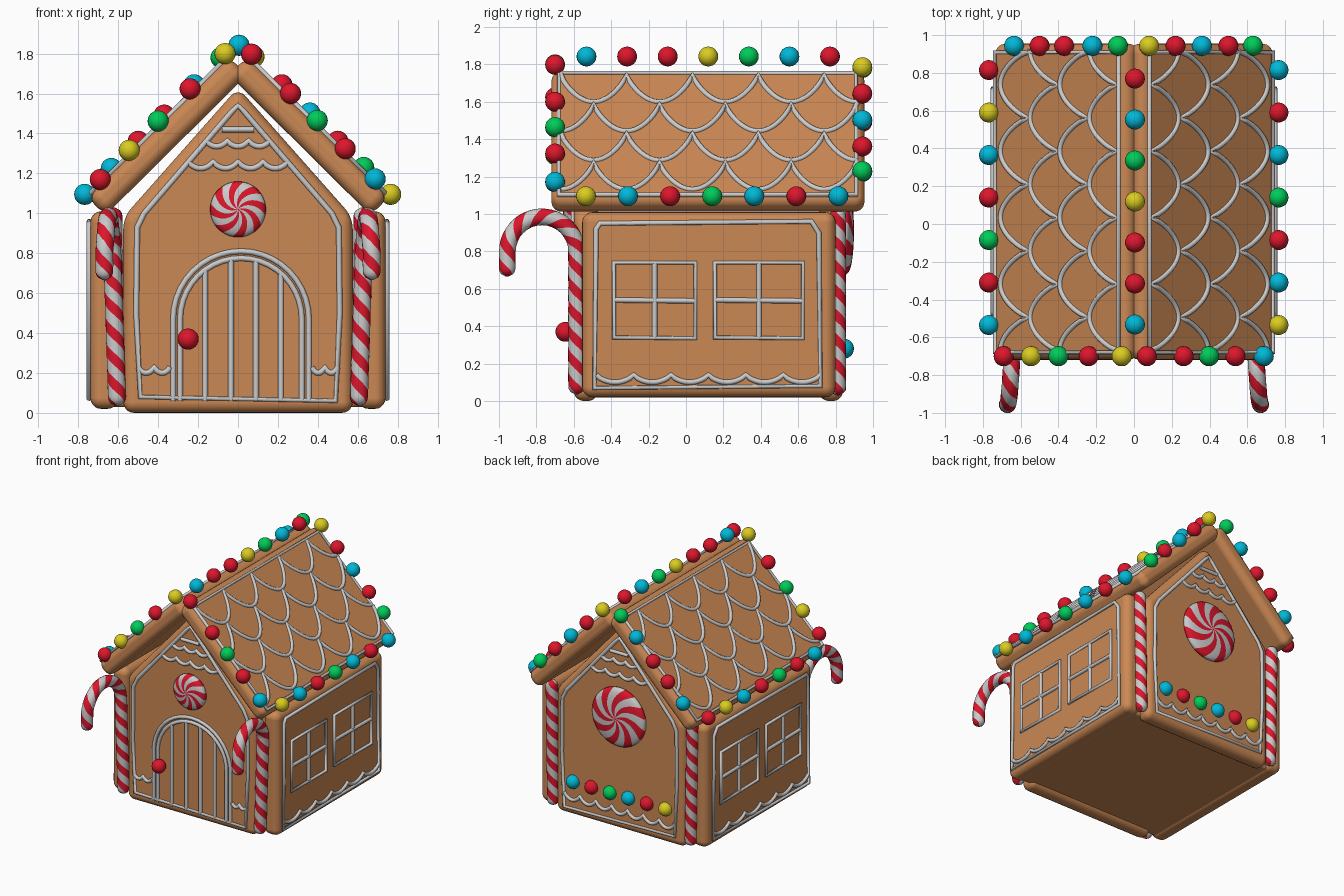
import bpy, bmesh
from math import sin, cos, pi, sqrt
from mathutils import Vector

if "Cube" in bpy.data.objects:
    bpy.data.objects.remove(bpy.data.objects["Cube"])


def mat(name, r, g, b):
    m = bpy.data.materials.new(name)
    m.diffuse_color = (r, g, b, 1)
    m.use_nodes = True
    m.node_tree.nodes["Principled BSDF"].inputs["Base Color"].default_value = m.diffuse_color
    return m


GINGER = mat("gingerbread", .6, .25, .09)
ICING = mat("icing", .78, .78, .78)
RED, CYAN = mat("red", .72, .008, .025), mat("cyan", 0, .48, .68)
GREEN, YELLOW = mat("green", 0, .6, .1), mat("yellow", .7, .6, .015)
CANDY = {"r": RED, "c": CYAN, "g": GREEN, "y": YELLOW}


def finish(name, bm, mats):
    me = bpy.data.meshes.new(name)
    bmesh.ops.recalc_face_normals(bm, faces=bm.faces)
    bm.to_mesh(me)
    bm.free()
    for m in mats:
        me.materials.append(m)
    me.shade_smooth()
    ob = bpy.data.objects.new(name, me)
    bpy.context.collection.objects.link(ob)
    return ob


def slab(name, outline, y0, y1, width=.055):
    """Baked slab: xz outline extruded along y with soft edges."""
    bm = bmesh.new()
    face = bm.faces.new([bm.verts.new((x, y0, z)) for x, z in outline])
    ext = bmesh.ops.extrude_face_region(bm, geom=[face])["geom"]
    bmesh.ops.translate(bm, vec=(0, y1 - y0, 0),
                        verts=[v for v in ext if isinstance(v, bmesh.types.BMVert)])
    ob = finish(name, bm, [GINGER])
    b = ob.modifiers.new("soft_edges", "BEVEL")
    b.width, b.segments, b.harden_normals = width, 5, True
    return ob


def piping(name, paths, place, r=.014):
    """Icing lines; each path is (2D points, closed)."""
    cu = bpy.data.curves.new(name, "CURVE")
    cu.dimensions, cu.bevel_depth, cu.bevel_resolution = "3D", r, 2
    cu.use_fill_caps = True
    for pts, closed in paths:
        sp = cu.splines.new("POLY")
        sp.points.add(len(pts) - 1)
        for p, uv in zip(sp.points, pts):
            p.co = (*place(*uv), 1)
        sp.use_cyclic_u = closed
    cu.materials.append(ICING)
    ob = bpy.data.objects.new(name, cu)
    bpy.context.collection.objects.link(ob)
    bpy.ops.object.select_all(action="DESELECT")
    ob.select_set(True)
    bpy.context.view_layer.objects.active = ob
    bpy.ops.object.convert(target="MESH")


def scallop(u0, u1, n, v, drop):
    return [(u0 + (u1 - u0) * i / (n * 10), v - drop * abs(sin(pi * i / 10)) ** .7)
            for i in range(n * 10 + 1)], False


def ball(name, loc, colour):
    bm = bmesh.new()
    bmesh.ops.create_uvsphere(bm, u_segments=20, v_segments=12, radius=.053)
    finish(name, bm, [CANDY[colour]]).location = loc


def cane(name, path, r=.045, n=16):
    """Striped tube along a path, with round ends."""
    path = [Vector(p) for p in path]
    cum = [0]
    for a, b in zip(path, path[1:]):
        cum.append(cum[-1] + (b - a).length)
    total, steps = cum[-1], int(cum[-1] / .014)
    bm, rings, j = bmesh.new(), [], 0
    for i in range(steps + 1):
        d = total * i / steps
        while j < len(path) - 2 and cum[j + 1] < d:
            j += 1
        seg = path[j + 1] - path[j]
        p = path[j] + seg * ((d - cum[j]) / seg.length)
        t = seg.normalized()
        b = t.cross(Vector((1, 0, 0))).normalized()
        nrm = b.cross(t)
        e = min(d, total - d, r)
        rad = max(.006, sqrt(r * r - (r - e) ** 2))
        rings.append([bm.verts.new(p + rad * (nrm * cos(a) + b * sin(a)))
                      for a in (2 * pi * (k / n - d / .26) for k in range(n))])
    for a, b in zip(rings, rings[1:]):
        for k in range(n):
            f = bm.faces.new((a[k], a[(k + 1) % n], b[(k + 1) % n], b[k]))
            f.material_index = (k // 4) % 2
    bm.faces.new(rings[0])
    bm.faces.new(rings[-1])
    finish(name, bm, [RED, ICING])


def peppermint(name, centre, radius, side, n=64, m=12):
    """Domed round sweet with swirled stripes."""
    bm, rings = bmesh.new(), []
    for i in range(m + 1):
        q = max(.02, sin(pi / 2 * i / m))
        h = .06 * cos(pi / 2 * i / m) ** .6 if i < m else 0
        rings.append([bm.verts.new((radius * q * cos(a), side * h, radius * q * sin(a)))
                      for a in (2 * pi * k / n + 1.0 * q * side for k in range(n))])
    for a, b in zip(rings, rings[1:]):
        for k in range(n):
            f = bm.faces.new((a[k], a[(k + 1) % n], b[(k + 1) % n], b[k]))
            f.material_index = (k // 4) % 2
    bm.faces.new(rings[0])
    bm.faces.new(rings[-1])
    finish(name, bm, [RED, ICING]).location = centre


# Walls and floor
gable = [(-.575, 0), (.575, 0), (.575, .98), (0, 1.63), (-.575, .98)]
slab("front_wall", gable, -.60, -.47)
slab("back_wall", gable, .71, .84)
slab("floor", [(-.66, .03), (.66, .03), (.66, .12), (-.66, .12)], -.52, .76, .02)
for s, side in ((1, "right"), (-1, "left")):
    slab(side + "_wall", [(s * .6, .02), (s * .74, .02), (s * .74, 1.01), (s * .6, 1.01)], -.555, .8)
    # Roof slab: sloped rectangle seen from the front
    slab(side + "_roof", [(s * x, z) for x, z in
                          ((.046, 1.786), (.757, 1.081), (.665, .989), (-.046, 1.694))], -.72, .955)

    # Roof icing: frame and four rows of shingles
    rows = [([(.08, -.68), (.08, .91), (.735, .91), (.735, -.68)], True)]
    for k in range(4):
        off = 10 * (k % 2)
        rows.append(([(.085 + .157 * k + .15 * abs(sin(pi * (i + off) / 20)) ** .7, -.67 + i * .0176)
                      for i in range(91)], False))
    piping(side + "_roof_icing", rows, lambda x, y, s=s: (s * x, y, 1.832 - .993 * x))

    # Side wall icing: frame, scallops and two windows
    lines = [([(-.49, .07), (.72, .08), (.71, .9), (.67, .96), (-.46, .95), (-.48, .92)], True),
             scallop(-.48, .72, 6, .14, .04)]
    for a, b in ((-.385, .05), (.155, .625)):
        mid = (a + b) / 2
        lines += [([(a, .34), (b, .335), (b, .74), (a, .74)], True),
                  ([(mid, .335), (mid, .74)], False), ([(a, .54), (b, .535)], False)]
    piping(side + "_wall_icing", lines, lambda y, z, s=s: (s * .745, y, z))

    # Candy canes: hooked at the front, straight at the back
    hook = [(s * (.63 + .04 * i / 16), -.77 + .185 * cos(pi * i / 16), .80 + .185 * sin(pi * i / 16))
            for i in range(17)]
    cane(side + "_front_cane", [(s * .605, -.585, .035)] + hook + [(s * .67, -.957, .665)])
    cane(side + "_back_cane", [(s * .61, .81, .03), (s * .625, .81, 1.03)])

# Gable icing shared by front and back
outline = [(-.49, .08), (.49, .06), (.51, .5), (.505, .93), (.47, 1.0), (.03, 1.51), (0, 1.54),
           (-.03, 1.51), (-.47, 1.0), (-.505, .93), (-.51, .5)]
trim = [(outline, True), ([(-.08, 1.42), (.08, 1.42)], False),
        scallop(-.16, .16, 3, 1.365, .03), scallop(-.25, .25, 4, 1.26, .035)]


def arch(w):
    return [(.015 - w, .06)] + [(.015 - w * cos(pi * i / 20), .47 + w * sin(pi * i / 20))
                                for i in range(21)] + [(.015 + w, .06)], False


slats = [([(x, .06), (x, .47 + sqrt(.305 ** 2 - (x - .015) ** 2))], False)
         for x in (-.165, -.035, .09, .215)]
piping("front_icing", trim + [arch(.34), arch(.305)] + slats +
       [scallop(-.5, -.34, 2, .23, .03), scallop(.37, .5, 2, .23, .03)],
       lambda x, z: (x, -.602, z))
piping("back_icing", trim + [scallop(-.49, .49, 7, .18, .05)], lambda x, z: (x, .842, z))

# Peppermints and door knob
peppermint("front_peppermint", (0, -.598, 1.02), .14, -1)
peppermint("back_peppermint", (0, .838, .91), .235, 1)
ball("door_knob", (-.25, -.645, .37), "r")

# Gumdrops along the gable edges, eaves, ridge and back wall
for name, y, xs, cols in (
        ("front_gable", -.70, (-.69, -.545, -.4, -.24, -.065, .068, .263, .397, .537, .687), "rygryrrgrc"),
        ("back_gable", .943, (-.635, -.5, -.37, -.22, -.085, .08, .22, .36, .5, .63), "crrcgyrcrg")):
    for x, c in zip(xs, cols):
        ball(name + "_gumdrop", (x, y, 1.866 - 1.01 * abs(x)), c)
for i in range(7):
    y = .815 - .225 * i
    ball("left_eave_gumdrop", (-.768, y, 1.095), "rycrgrc"[i])
    ball("right_eave_gumdrop", (.765, y, 1.095), "crcgrcy"[i])
    ball("ridge_gumdrop", (.005, .77 - .217 * i, 1.842), "rcgyrrc"[i])
for i in range(6):
    ball("back_wall_gumdrop", (.41 - .164 * i, .845, .28), "crgcry"[i])
